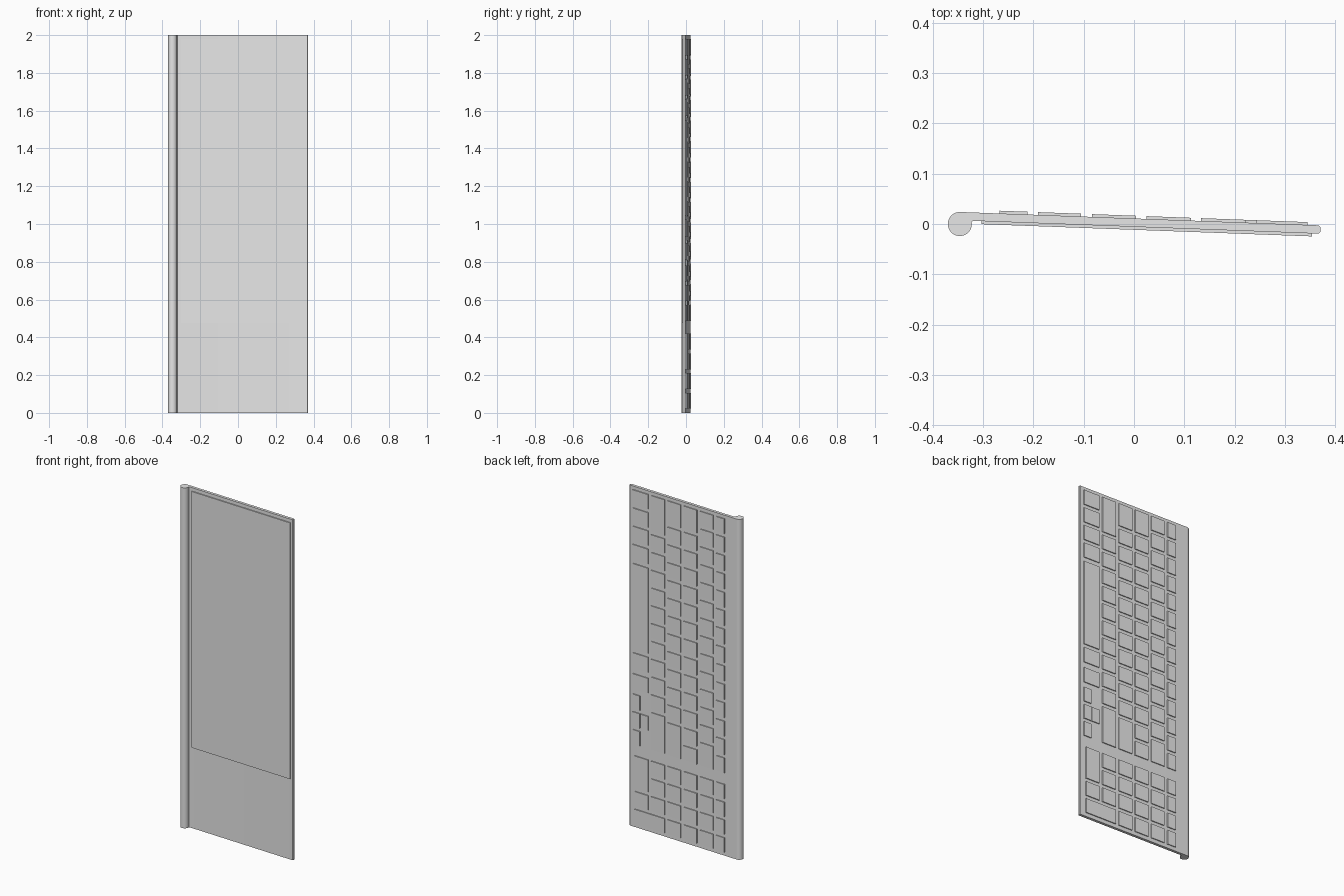
import bpy, bmesh, math

cube = bpy.data.objects.get("Cube")
if cube:
    bpy.data.objects.remove(cube, do_unlink=True)

grey = bpy.data.materials.new("light grey")
grey.use_nodes = True
grey.diffuse_color = (0.8, 0.8, 0.8, 1)
grey.node_tree.nodes["Principled BSDF"].inputs["Base Color"].default_value = (0.8, 0.8, 0.8, 1)

LENGTH = 2.0
TUBE_X, TUBE_R = -0.346, 0.0238
SLOPE, THICK = -0.037, 0.0165


def deck(x):
    """Height (y) of the sloping key deck at x."""
    return TUBE_R + SLOPE * (x - TUBE_X)


def add_prism(bm, outline, z0, z1):
    """Extrude an xy outline from z0 to z1."""
    face = bm.faces.new([bm.verts.new((x, y, z0)) for x, y in outline])
    top = bmesh.ops.extrude_face_region(bm, geom=[face])["geom"]
    for v in top:
        if isinstance(v, bmesh.types.BMVert):
            v.co.z = z1


def make(name, prisms, smooth=False):
    bm = bmesh.new()
    for outline, z0, z1 in prisms:
        add_prism(bm, outline, z0, z1)
    bmesh.ops.recalc_face_normals(bm, faces=bm.faces)
    mesh = bpy.data.meshes.new(name)
    bm.to_mesh(mesh)
    bm.free()
    mesh.materials.append(grey)
    obj = bpy.data.objects.new(name, mesh)
    bpy.context.collection.objects.link(obj)
    if smooth:
        bpy.ops.object.select_all(action='DESELECT')
        obj.select_set(True)
        bpy.context.view_layer.objects.active = obj
        bpy.ops.object.shade_smooth_by_angle(angle=math.radians(30))
    return obj


def slab(x0, x1, low, high):
    """Outline of a slab that follows the deck between two offsets from it."""
    return [(x0, deck(x0) + low), (x1, deck(x1) + low),
            (x1, deck(x1) + high), (x0, deck(x0) + high)]


# Body: round rear tube flowing into a thin sloping plate
arc = [math.radians(88 + i * 280 / 40) for i in range(41)]
outline = [(TUBE_X + TUBE_R * math.cos(a), TUBE_R * math.sin(a)) for a in arc]
outline += [(-0.321, 0.0055), (-0.315, deck(-0.315) - THICK)]
END, R = 0.37, 0.003
outline += [(END - R, deck(END) - THICK), (END, deck(END) - THICK + R),
            (END, deck(END) - R), (END - R, deck(END))]
make("keyboard_body", [(outline, 0, LENGTH)], smooth=True)

# Raised panel under the main key block
make("underside_panel",
     [(slab(-0.303, 0.354, -THICK - 0.006, -THICK + 0.001), LENGTH - 1.525, LENGTH - 0.02)])

# Key rows, positions measured from the upper end of the body
FIRST, LAST, GAP, PITCH = 0.02, 1.513, 0.02, 0.1045
PAD = 1.58


def key(x0, x1, start, end):
    return (slab(x0, x1, -0.002, 0.0055), LENGTH - end, LENGTH - start)


def run(xs, start, count, pitch=PITCH):
    return [key(*xs, start + i * pitch, start + (i + 1) * pitch - GAP) for i in range(count)]


function_x, number_x = (-0.267, -0.212), (-0.191, -0.105)
tab_x, caps_x, shift_x = (-0.083, 0.004), (0.025, 0.113), (0.133, 0.222)
space_x, pad_x = (0.243, 0.345), (0.243, 0.332)

make("function_keys", run(function_x, FIRST, 14, (LAST + GAP - FIRST) / 14)
     + run(function_x, PAD, 4))

number_end = FIRST + 13 * PITCH
make("number_keys", run(number_x, FIRST, 13)
     + [key(*number_x, number_end, LAST)] + run(number_x, PAD, 4))

tab_end = LAST + GAP - 13 * PITCH
make("upper_letter_keys", [key(*tab_x, FIRST, tab_end - GAP)]
     + run(tab_x, tab_end, 13) + run(tab_x, PAD, 4))

make("middle_letter_keys", [key(*caps_x, FIRST, tab_end - GAP)]
     + run(caps_x, tab_end, 11)
     + [key(*caps_x, tab_end + 11 * PITCH, LAST)] + run(caps_x, PAD, 4))

shift_end = 0.25
make("lower_letter_keys", [key(*shift_x, FIRST, shift_end - GAP)]
     + run(shift_x, shift_end, 10)
     + [key(*shift_x, shift_end + 10 * PITCH, LAST)] + run(shift_x, PAD, 3))

make("modifier_keys", run(space_x, FIRST, 4, 0.107)
     + [key(*space_x, 0.977, 1.066), key(*space_x, 1.1, 1.188)])
make("space_bar", [key(*space_x, 0.453, 0.956)])

# Half-height arrow keys
half_x, upper_x = (0.297, 0.345), (0.243, 0.293)
arrow = LAST + GAP - 3 * PITCH
make("arrow_keys", run(half_x, arrow, 3) + run(upper_x, arrow + PITCH, 1))

# Wide and tall number pad keys
make("pad_zero_key", [key(*pad_x, PAD, PAD + 2 * PITCH - GAP)])
make("pad_point_key", run(pad_x, PAD + 2 * PITCH, 1))
make("pad_enter_key", run((shift_x[0], pad_x[1]), PAD + 3 * PITCH, 1))
